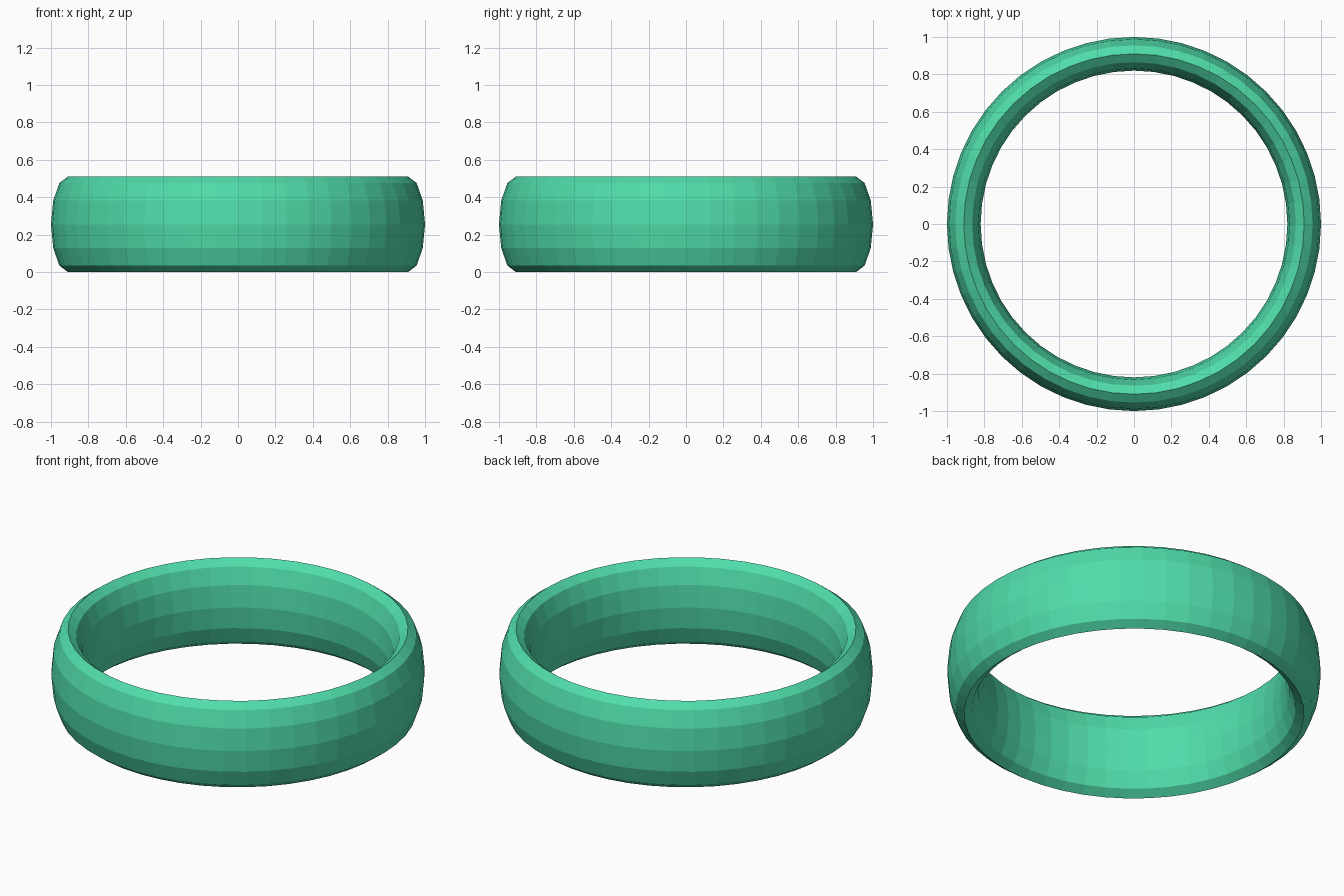
import bpy

if "Cube" in bpy.data.objects:
    bpy.data.objects.remove(bpy.data.objects["Cube"])

# Ring band: a torus with a tall elliptical cross-section
RING_RADIUS = 0.91
HALF_THICKNESS = 0.09
HALF_HEIGHT = 0.255

bpy.ops.mesh.primitive_torus_add(
    major_segments=48, minor_segments=12,
    major_radius=RING_RADIUS, minor_radius=HALF_THICKNESS,
    location=(0, 0, HALF_HEIGHT))
band = bpy.context.object
band.name = "ring_band"
band.scale.z = HALF_HEIGHT / HALF_THICKNESS
bpy.ops.object.transform_apply(location=True, rotation=False, scale=True)
bpy.ops.object.shade_flat()

# Mint green finish
mint = bpy.data.materials.new("mint_green")
mint.diffuse_color = (0.08, 0.72, 0.40, 1.0)
mint.use_nodes = True
mint.node_tree.nodes["Principled BSDF"].inputs["Base Color"].default_value = mint.diffuse_color
band.data.materials.append(mint)
